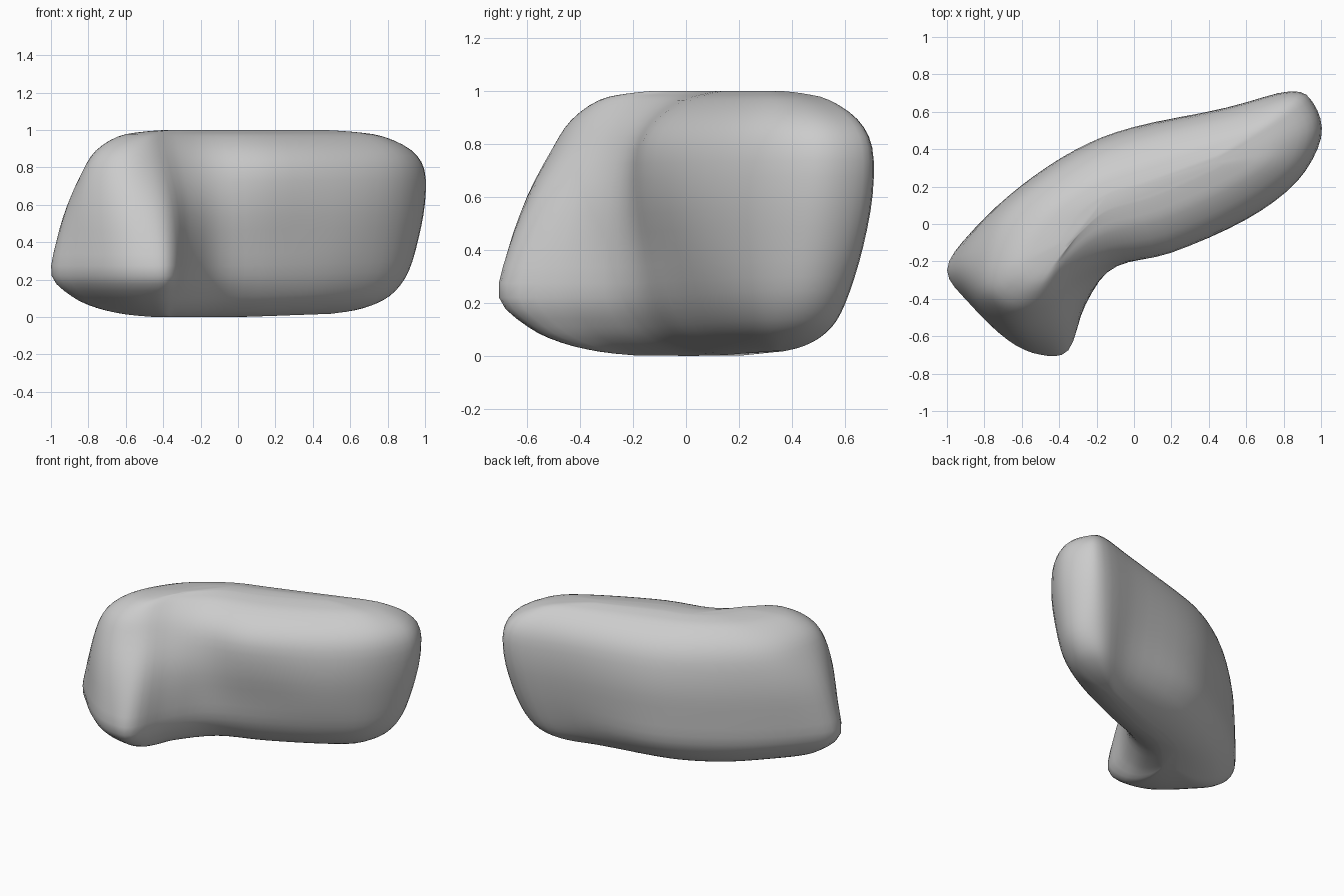
import bpy
import bmesh
from mathutils import Vector
from mathutils.geometry import intersect_point_line

cube = bpy.data.objects.get("Cube")
if cube:
    bpy.data.objects.remove(cube, do_unlink=True)

# Plan outline near the base and near the crown: (low x, low y, high x, high y)
OUTLINE = [
    (-1, -.25, -.83, -.19), (-.87, -.43, -.82, -.37), (-.67, -.62, -.71, -.48),
    (-.5, -.7, -.57, -.51), (-.35, -.68, -.42, -.45), (-.26, -.43, -.28, -.31),
    (-.1, -.2, -.1, -.22), (.2, -.07, .2, -.17), (.56, .08, .6, .02),
    (.8, .24, .88, .23), (.91, .42, 1.01, .47), (.88, .56, .97, .65),
    (.75, .62, .85, .72), (.48, .55, .5, .63), (0, .49, 0, .51),
    (-.3, .38, -.3, .39), (-.6, .19, -.58, .2), (-.87, -.05, -.75, .02),
]
# Height, how far the wall stands out from the bent spine, and how far
# the ends of the spine are drawn in to round off the base and crown
LEVELS = [(0, .12, .35), (.015, .33, .22), (.05, .57, .12), (.11, .79, .05),
          (.22, .99, 0), (.4, 1.04, 0), (.6, 1.05, 0), (.78, .95, 0),
          (.89, .76, .03), (.965, .47, .12), (.99, .25, .25), (1, .1, .4)]
SPINE = [Vector(p) for p in ((-.61, -.28), (-.38, 0), (-.15, .13), (.15, .2), (.72, .44))]
CENTRE = Vector((0, .17))


def nearest_on_spine(point):
    found = []
    for a, b in zip(SPINE, SPINE[1:]):
        factor = intersect_point_line(point, a, b)[1]
        found.append(a.lerp(b, min(1, max(0, factor))))
    return min(found, key=lambda q: (q - point).length)


def smooth_curve(points, closed, steps):
    """Pass a smooth curve through all the points."""
    count = len(points)

    def pick(i):
        return points[i % count] if closed else points[min(count - 1, max(0, i))]

    result = []
    for i in range(count if closed else count - 1):
        a, b, c, d = (pick(i + k) for k in (-1, 0, 1, 2))
        for s in range(steps):
            t = s / steps
            result.append(b + (c - a) * (t / 2)
                          + (a * 2 - b * 5 + c * 4 - d) * (t * t / 2)
                          + (b * 3 - a - c * 3 + d) * (t * t * t / 2))
    if not closed:
        result.append(points[-1].copy())
    return result


def make_ring(height, spread, tuck):
    rise = min(1.05, max(0, (height - .22) / .58))
    ring = []
    for lx, ly, hx, hy in OUTLINE:
        # The left end leans in late; the right end swells out early
        blend = rise ** (.75 if lx > .4 else 1.2)
        wall = Vector((lx, ly)).lerp(Vector((hx, hy)), blend)
        core = nearest_on_spine(wall)
        p = core.lerp(CENTRE, tuck) + (wall - core) * spread
        lift = .035 * max(0, p.x) * (1 - height)
        ring.append(Vector((p.x, p.y, height + lift)))
    return smooth_curve(ring, True, 4)


# Loft the rings into one closed body
rings = [make_ring(*level) for level in LEVELS]
columns = [smooth_curve(list(column), False, 3) for column in zip(*rings)]
bm = bmesh.new()
grid = [[bm.verts.new(p) for p in column] for column in columns]
for left, right in zip(grid, grid[1:] + grid[:1]):
    for k in range(len(left) - 1):
        bm.faces.new((left[k], right[k], right[k + 1], left[k + 1]))
bm.faces.new([column[0] for column in reversed(grid)])
bm.faces.new([column[-1] for column in grid])
bmesh.ops.recalc_face_normals(bm, faces=bm.faces)
for face in bm.faces:
    face.smooth = True

mesh = bpy.data.meshes.new("bent_boulder")
bm.to_mesh(mesh)
bm.free()
boulder = bpy.data.objects.new("bent_boulder", mesh)
bpy.context.collection.objects.link(boulder)

# Plain grey stone
grey = bpy.data.materials.new("stone_grey")
grey.use_nodes = True
grey.diffuse_color = (.6, .6, .6, 1)
grey.node_tree.nodes["Principled BSDF"].inputs["Base Color"].default_value = (.6, .6, .6, 1)
mesh.materials.append(grey)
